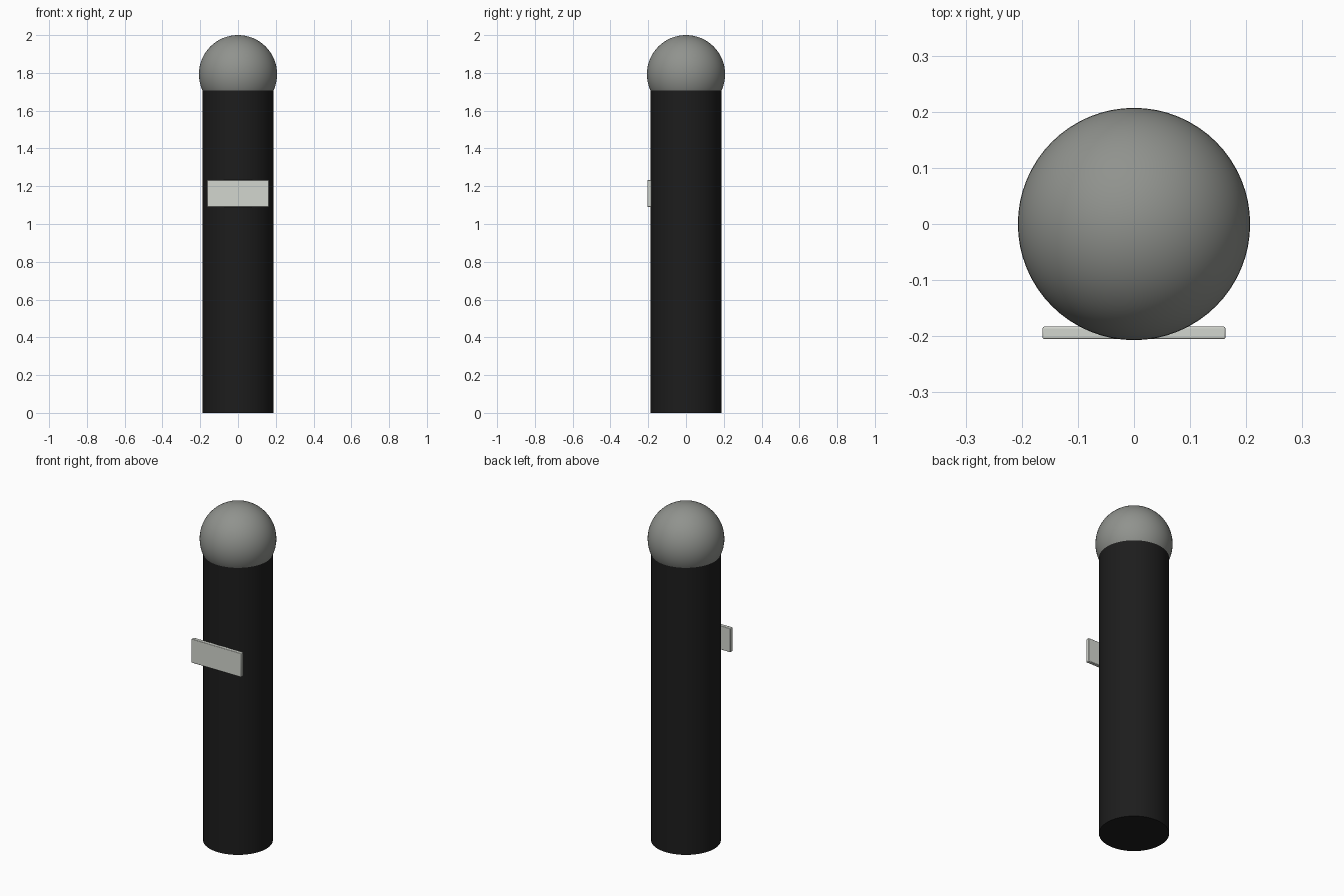
import bpy
import math

if "Cube" in bpy.data.objects:
    bpy.data.objects.remove(bpy.data.objects["Cube"])


def finish(name, color, smooth=True):
    obj = bpy.context.object
    obj.name = name
    mat = bpy.data.materials.new(name + "_paint")
    mat.diffuse_color = (*color, 1)
    mat.use_nodes = True
    mat.node_tree.nodes["Principled BSDF"].inputs["Base Color"].default_value = mat.diffuse_color
    obj.data.materials.append(mat)
    if smooth:
        bpy.ops.object.shade_smooth_by_angle(angle=math.radians(40))
    return obj


# Dark round post
bpy.ops.mesh.primitive_cylinder_add(vertices=64, radius=0.188, depth=1.71, location=(0, 0, 0.855))
finish("post", (0.012, 0.012, 0.012))

# Ball cap sitting in the top of the post
bpy.ops.mesh.primitive_uv_sphere_add(segments=64, ring_count=32, radius=0.207, location=(0, 0, 1.793))
finish("ball_cap", (0.28, 0.29, 0.27))

# Flat front plate with slightly softened edges
bpy.ops.mesh.primitive_cube_add(size=1, location=(0, -0.194, 1.161))
plate = bpy.context.object
plate.scale = (0.326, 0.022, 0.142)
bpy.ops.object.transform_apply(location=False, rotation=False, scale=True)
bevel = plate.modifiers.new("soft_edges", "BEVEL")
bevel.width = 0.003
bevel.segments = 2
finish("front_plate", (0.65, 0.67, 0.62))
